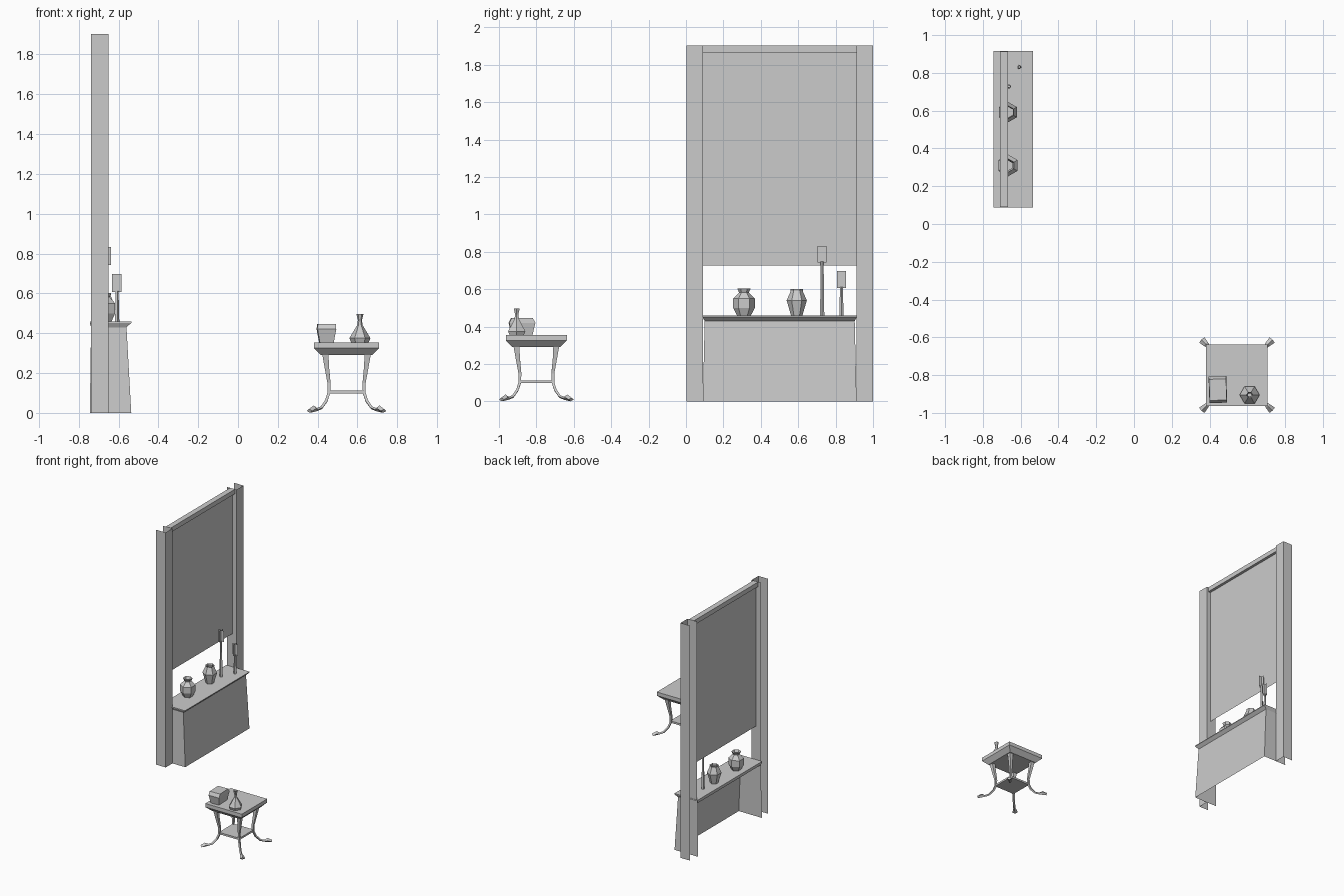
import bpy, math
from mathutils import Vector

if "Cube" in bpy.data.objects:
    bpy.data.objects.remove(bpy.data.objects["Cube"])

mat = bpy.data.materials.new("plain grey")
mat.diffuse_color = (0.6, 0.6, 0.6, 1)
mat.use_nodes = True
mat.node_tree.nodes["Principled BSDF"].inputs["Base Color"].default_value = mat.diffuse_color


def make(name, verts, faces):
    me = bpy.data.meshes.new(name)
    me.from_pydata([tuple(v) for v in verts], [], faces)
    me.materials.append(mat)
    ob = bpy.data.objects.new(name, me)
    bpy.context.collection.objects.link(ob)
    return ob


def loft(name, rings, cap_start=True, cap_end=True):
    """Skin a list of equal-length closed rings."""
    n = len(rings[0])
    verts = [v for r in rings for v in r]
    faces = []
    for k in range(len(rings) - 1):
        for i in range(n):
            j = (i + 1) % n
            faces.append((k * n + i, k * n + j, (k + 1) * n + j, (k + 1) * n + i))
    if cap_start:
        faces.append(tuple(reversed(range(n))))
    if cap_end:
        faces.append(tuple(range((len(rings) - 1) * n, len(rings) * n)))
    return make(name, verts, faces)


def rect(x0, x1, y0, y1, z):
    return [(x0, y0, z), (x1, y0, z), (x1, y1, z), (x0, y1, z)]


def turned(name, x, y, profile, sides=6, start=0.0, **caps):
    """Few-sided turned shape from (radius, height) pairs."""
    rings = [[(x + r * math.cos(start + math.tau * i / sides),
               y + r * math.sin(start + math.tau * i / sides), z)
              for i in range(sides)] for r, z in profile]
    return loft(name, rings, **caps)


# ---- window frame: posts are channels open at the back and at both ends
XB, XF, H = -0.737, -0.651, 1.902
Y0, Y1 = 0.09, 0.912
for name, a, b in (("left_post", 0.004, Y0), ("right_post", Y1, 1.0)):
    path = [(XB, a), (XF, a), (XF, b), (XB, b)]
    make(name, [(x, y, z) for z in (0, H) for x, y in path],
         [(i, i + 1, i + 5, i + 4) for i in range(3)])

# top beam and hanging sheet
loft("top_beam", [rect(-0.71, -0.666, Y0, Y1, z) for z in (1.865, H)])
make("blind_panel", [(-0.688, Y0, 0.727), (-0.688, Y1, 0.727),
                     (-0.688, Y1, 1.865), (-0.688, Y0, 1.865)], [(0, 1, 2, 3)])

# ---- counter: flared top and a three-sided skirt open at the back
loft("counter_top", [rect(-0.738, -0.56, 0.1, 0.902, 0.43),
                     rect(-0.744, -0.536, 0.087, 0.915, 0.452),
                     rect(-0.744, -0.536, 0.087, 0.915, 0.458)])
low = [(-0.744, Y0, 0), (-0.536, Y0, 0), (-0.536, Y1, 0), (-0.744, Y1, 0)]
high = [(-0.738, 0.1, 0.43), (-0.56, 0.1, 0.43), (-0.56, 0.902, 0.43), (-0.738, 0.902, 0.43)]
make("counter_skirt", low + high, [(i, i + 1, i + 5, i + 4) for i in range(3)])

# ---- vases on the counter
T = 0.458
turned("wide_vase", -0.667, 0.31,
       [(0.036, T), (0.058, 0.5), (0.058, 0.55), (0.026, 0.582), (0.036, 0.603)],
       start=math.pi / 6, cap_end=False)
turned("tall_vase", -0.667, 0.592,
       [(0.03, T), (0.054, 0.54), (0.032, 0.59), (0.034, 0.6)],
       start=math.pi / 6, cap_end=False)

# ---- candle sticks, each with two crossed upright plates at the top
for name, x, y, top in (("tall_candle", -0.661, 0.728, 0.832),
                        ("short_candle", -0.608, 0.831, 0.697)):
    z0, w = top - 0.09, 0.024
    turned(name + "_stick", x, y, [(0.012, T), (0.008, z0 + 0.005)], sides=5)
    make(name + "_flame",
         [(x - w, y, z0), (x + w, y, z0), (x + w, y, top), (x - w, y, top),
          (x, y - w, z0), (x, y + w, z0), (x, y + w, top), (x, y - w, top)],
         [(0, 1, 2, 3), (4, 5, 6, 7)])

# ---- side table
CX, CY = 0.545, -0.8


def square(h, z):
    return rect(CX - h, CX + h, CY - h, CY + h, z)


loft("table_top", [square(0.128, 0.29), square(0.163, 0.325), square(0.163, 0.354)])
loft("table_shelf", [square(0.092, 0.098), square(0.092, 0.113)])

# cabriole legs: (offset per axis, height, half width, half thickness)
LEG = [(0.106, 0.292, 0.022, 0.022), (0.099, 0.23, 0.016, 0.016),
       (0.088, 0.15, 0.011, 0.011), (0.089, 0.1, 0.010, 0.010),
       (0.102, 0.06, 0.009, 0.009), (0.126, 0.026, 0.009, 0.008),
       (0.148, 0.017, 0.009, 0.008), (0.164, 0.021, 0.014, 0.016),
       (0.186, 0.010, 0.020, 0.010)]
for name, sx, sy in (("front_left_leg", -1, -1), ("front_right_leg", 1, -1),
                     ("back_right_leg", 1, 1), ("back_left_leg", -1, 1)):
    out = Vector((sx, sy, 0)).normalized()
    side = Vector((-out.y, out.x, 0))
    pts = [Vector((CX + sx * d, CY + sy * d, z)) for d, z, _, _ in LEG]
    rings = []
    for i, p in enumerate(pts):
        tan = (pts[min(i + 1, len(pts) - 1)] - pts[max(i - 1, 0)]).normalized()
        if i == 0:
            tan = Vector((0, 0, -1))
        nor = tan.cross(side)
        w, t = LEG[i][2:]
        rings.append([p + side * w, p + nor * t, p - side * w, p - nor * t])
    loft(name, rings)

# ---- small chest and bottle on the table
bx, by = 0.444, -0.877
chest = loft("small_chest", [rect(-a, a, -b, b, z) for a, b, z in
                             ((0.035, 0.055, 0.354), (0.047, 0.07, 0.42), (0.045, 0.056, 0.447))])
chest.location = (bx, by, 0)
chest.rotation_euler = (0, 0, math.radians(2))
turned("bottle", 0.612, -0.905,
       [(0.044, 0.354), (0.053, 0.375), (0.014, 0.44), (0.01, 0.465), (0.018, 0.497)],
       cap_end=False)
